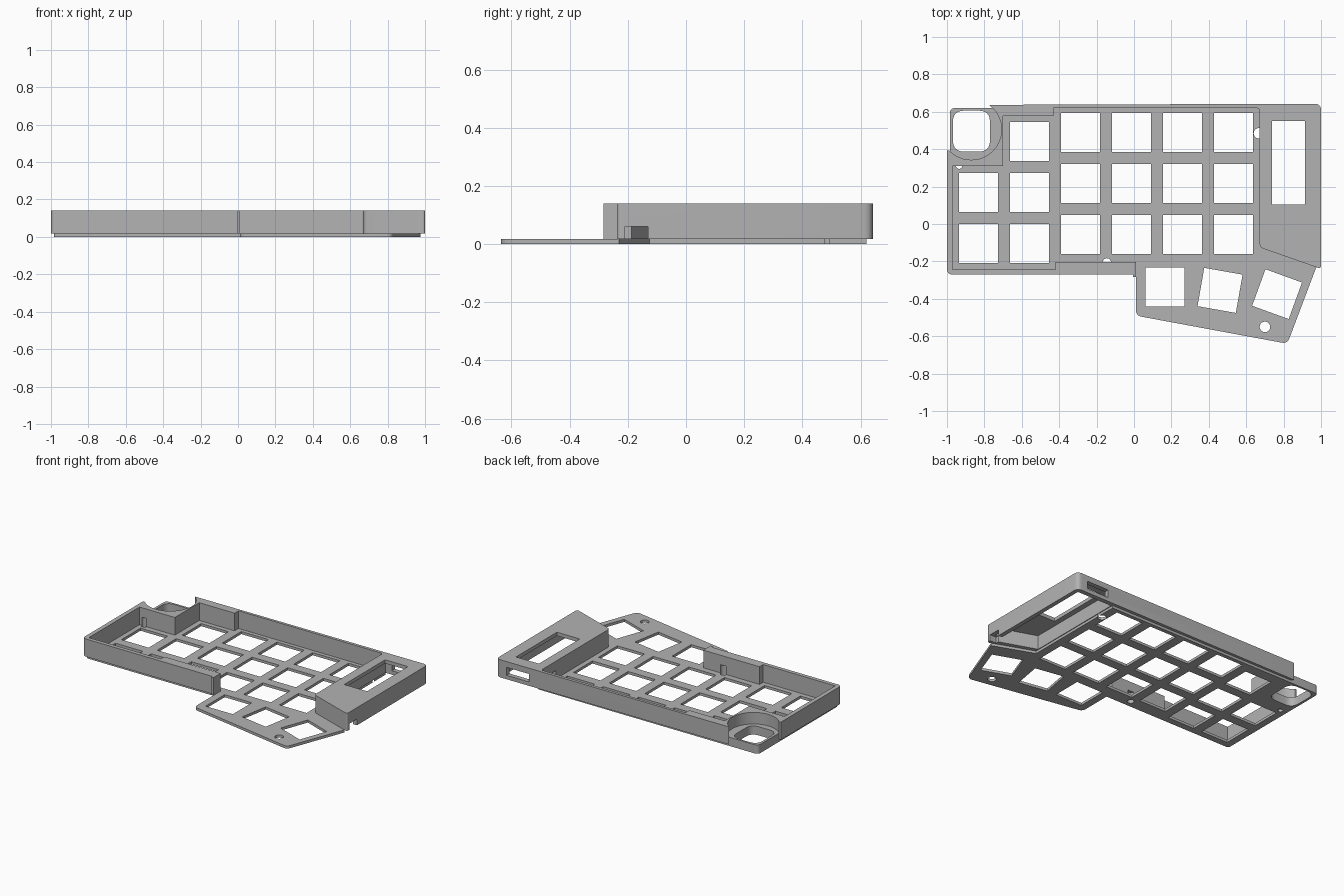
import bpy, math
from mathutils import Vector

cube = bpy.data.objects.get("Cube")
if cube:
    bpy.data.objects.remove(cube, do_unlink=True)

grey = bpy.data.materials.new("plain_grey")
grey.use_nodes = True
grey.diffuse_color = (0.448, 0.448, 0.448, 1)
grey.node_tree.nodes["Principled BSDF"].inputs["Base Color"].default_value = grey.diffuse_color

PLATE_TOP, WALL_TOP, DECK_TOP = 0.018, 0.14, 0.06


def rounded(points, steps=6):
    """Replace every (x, y, radius) corner with a soft curve."""
    out = []
    for i, p in enumerate(points):
        here = Vector(p[:2])
        if len(p) == 2:
            out.append(here)
            continue
        a = here + (Vector(points[i - 1][:2]) - here).normalized() * p[2]
        b = here + (Vector(points[(i + 1) % len(points)][:2]) - here).normalized() * p[2]
        for k in range(steps + 1):
            t = k / steps
            out.append(a * (1 - t) ** 2 + here * (2 * t * (1 - t)) + b * t ** 2)
    return out


def prism(name, points, z0, z1):
    """Extrude an outline between two heights."""
    pts = rounded(points)
    area = sum(p.cross(pts[(i + 1) % len(pts)]) for i, p in enumerate(pts))
    if area < 0:
        pts.reverse()
    n = len(pts)
    verts = [(p.x, p.y, z) for z in (z0, z1) for p in pts]
    faces = [tuple(reversed(range(n))), tuple(range(n, 2 * n))]
    faces += [(i, (i + 1) % n, n + (i + 1) % n, n + i) for i in range(n)]
    mesh = bpy.data.meshes.new(name)
    mesh.from_pydata(verts, [], faces)
    mesh.materials.append(grey)
    obj = bpy.data.objects.new(name, mesh)
    bpy.context.collection.objects.link(obj)
    return obj


def rect(x0, x1, y0, y1, r=None):
    corners = [(x0, y0), (x1, y0), (x1, y1), (x0, y1)]
    return [c + (r,) for c in corners] if r else corners


def circle(x, y, r, n=32):
    return [(x + r * math.cos(math.tau * i / n), y + r * math.sin(math.tau * i / n))
            for i in range(n)]


def square(x, y, size, degrees):
    r, turn = size / math.sqrt(2), math.radians(degrees + 45)
    return [(x + r * math.cos(turn + i * math.pi / 2), y + r * math.sin(turn + i * math.pi / 2))
            for i in range(4)]


def cut(obj, points, z0, z1):
    """Subtract a prism and discard the cutter."""
    cutter = prism("cutter", points, z0, z1)
    cutter.hide_render = True
    mod = obj.modifiers.new("cut", "BOOLEAN")
    mod.operation, mod.solver, mod.object = "DIFFERENCE", "EXACT", cutter
    bpy.context.view_layer.update()
    result = bpy.data.meshes.new_from_object(
        obj.evaluated_get(bpy.context.evaluated_depsgraph_get()))
    obj.modifiers.clear()
    obj.data = result
    bpy.data.objects.remove(cutter, do_unlink=True)


# Switch plate with a fan of thumb keys
plate = prism("switch_plate", [
    (-0.985, -0.255, 0.02), (0.01, -0.255), (0.01, -0.49, 0.03), (0.82, -0.64, 0.03),
    (0.975, -0.23), (0.695, -0.125), (0.695, 0.62), (-0.985, 0.62, 0.03)], 0, PLATE_TOP)

# Key openings, column by column
PITCH, KEY = 0.273, 0.208
columns = [(0.168, 2), (0.441, 3)] + [(0.489, 3)] * 4
for c, (top, rows) in enumerate(columns):
    for r in range(rows):
        cut(plate, square(-0.832 + c * PITCH, top - r * PITCH, KEY, 0), -0.1, 0.1)
for x, y, turn in [(0.165, -0.337, 0), (0.46, -0.355, -10), (0.765, -0.375, -20)]:
    cut(plate, square(x, y, KEY, turn), -0.1, 0.1)

# Case wall and controller housing as one open ring
case = prism("case_wall", [
    (0.01, -0.283), (-0.005, -0.283), (-0.005, -0.27), (-1, -0.27, 0.03), (-1, 0.39),
    (-0.985, 0.62), (-0.76, 0.637), (1, 0.643, 0.035), (1, -0.24, 0.02), (0.672, -0.125, 0.02),
    (0.672, 0.62, 0.02), (-0.43, 0.62), (-0.43, 0.577), (-0.7, 0.577), (-0.7, 0.31),
    (-0.97, 0.31), (-0.97, -0.243), (-0.42, -0.243), (-0.42, -0.203), (0.01, -0.203)],
    PLATE_TOP, WALL_TOP)

# Hollow underside, window, connector port and side notch of the housing
cut(case, [(0.7, -0.1), (0.97, -0.195), (0.97, 0.61), (0.7, 0.61)], -0.1, 0.115)
cut(case, rect(0.738, 0.913, 0.105, 0.552), 0.05, 0.2)
cut(case, rect(0.75, 0.92, 0.58, 0.7), 0.045, 0.1)
cut(case, rect(0.95, 1.1, -0.21, -0.13), -0.1, 0.06)

# Round pocket for the dial, open at the outer corner
cut(case, circle(-0.87, 0.505, 0.162, 48), -0.1, 0.2)
cut(case, rect(-1.1, -0.78, 0.392, 0.7), -0.1, 0.2)

# Raised dial deck with an opening through deck and plate
deck = prism("dial_deck", [(-0.985, 0.33), (-0.706, 0.33), (-0.706, 0.62),
                           (-0.985, 0.62, 0.03)], 0.004, DECK_TOP)
for part in (deck, plate):
    cut(part, rect(-0.968, -0.77, 0.387, 0.606, 0.06), -0.1, 0.1)

# Screw holes, with relief pockets in the neighbouring walls
for x, y, r in [(0.668, 0.485, 0.028), (-0.145, -0.205, 0.022), (-0.935, 0.312, 0.017)]:
    cut(plate, circle(x, y, r), -0.1, 0.1)
    cut(case, circle(x, y, r), -0.1, 0.075)
cut(plate, circle(0.7, -0.55, 0.028), -0.1, 0.1)

# Smooth the rounded corners, keep the hard edges
for part in (plate, case, deck):
    bpy.ops.object.select_all(action="DESELECT")
    part.select_set(True)
    bpy.context.view_layer.objects.active = part
    bpy.ops.object.shade_smooth_by_angle(angle=math.radians(30))
